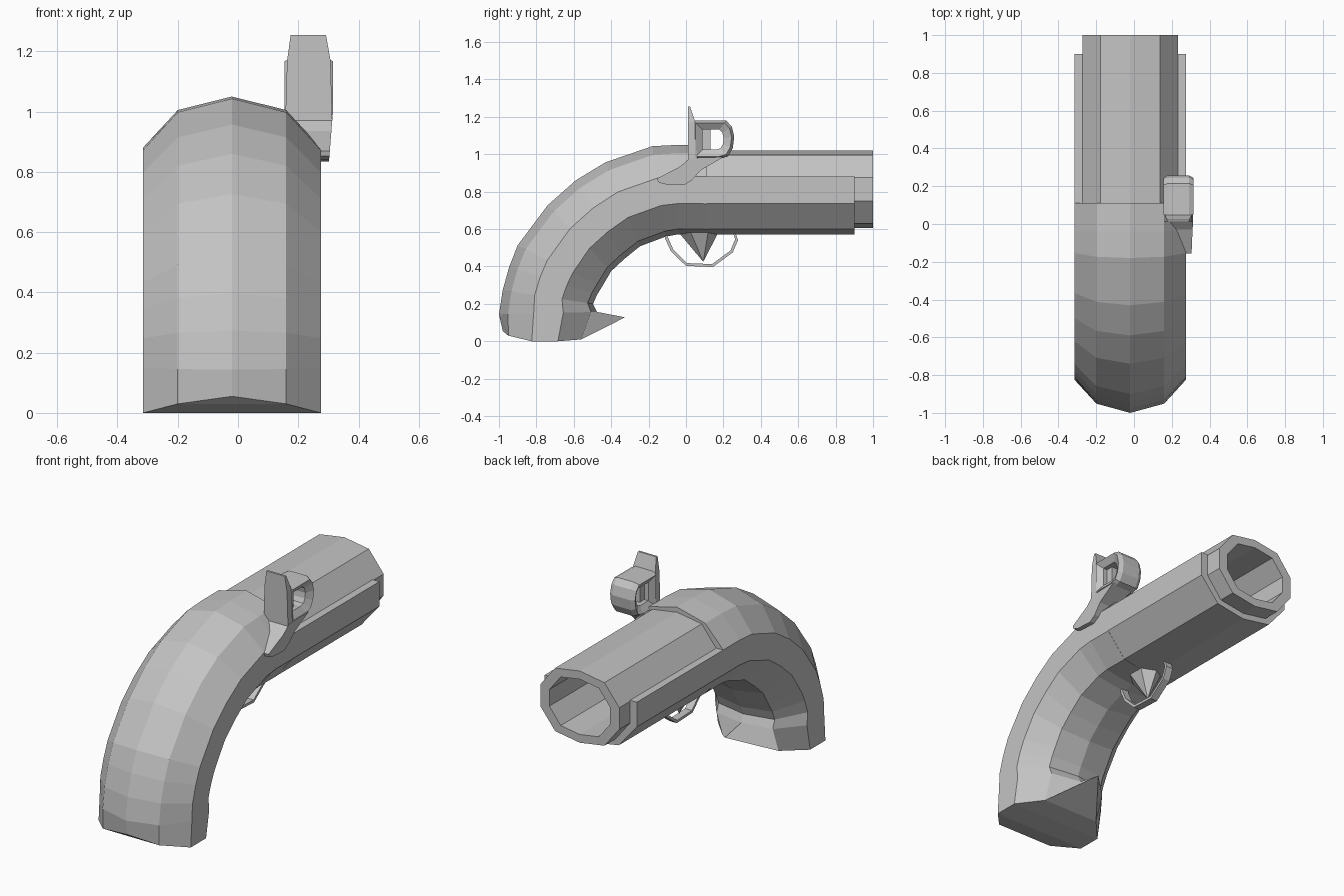
import bpy, bmesh, math

if "Cube" in bpy.data.objects:
    bpy.data.objects.remove(bpy.data.objects["Cube"])

CX = -0.02  # centre line of the stock and barrel
steel = bpy.data.materials.new("plain grey")
steel.diffuse_color = (0.55, 0.55, 0.55, 1)
steel.use_nodes = True
steel.node_tree.nodes["Principled BSDF"].inputs["Base Color"].default_value = steel.diffuse_color


def finish(name, bm):
    bmesh.ops.recalc_face_normals(bm, faces=bm.faces)
    me = bpy.data.meshes.new(name)
    bm.to_mesh(me)
    bm.free()
    me.materials.append(steel)
    ob = bpy.data.objects.new(name, me)
    bpy.context.collection.objects.link(ob)
    return ob


def loft(name, rings, closed=False, caps="ngon"):
    """Skin a row of equal rings; strip caps join mirrored points across the ring."""
    bm = bmesh.new()
    vs = [[bm.verts.new(p) for p in r] for r in rings]
    n = len(rings[0])
    pairs = list(zip(vs, vs[1:])) + ([(vs[-1], vs[0])] if closed else [])
    for a, b in pairs:
        for i in range(n):
            j = (i + 1) % n
            bm.faces.new((a[i], a[j], b[j], b[i]))
    if not closed:
        for r in (vs[0], vs[-1]):
            if caps == "ngon":
                bm.faces.new(r)
            else:
                h = n // 2
                bm.faces.new((r[0], r[1], r[-1]))
                for i in range(1, h - 1):
                    bm.faces.new((r[i], r[i + 1], r[n - i - 1], r[n - i]))
                bm.faces.new((r[h - 1], r[h], r[h + 1]))
    return finish(name, bm)


def mirrored(half):
    """Full ring from (half width, y, z) points running from top to bottom."""
    return ([(CX + w, y, z) for w, y, z in half] +
            [(CX - w, y, z) for w, y, z in half[-2:0:-1]])


# Curved stock: ten-sided section swept between an outer and an inner curve
section = [(0, 0), (.18, .094), (.295, .354), (.295, .656), (.18, .94), (0, 1)]
stations = [(.11, 1.05, .11, .57), (-.04, 1.05, -.04, .572), (-.18, 1.043, -.107, .56),
            (-.43, .957, -.246, .508), (-.59, .86, -.33, .44), (-.74, .727, -.40, .375),
            (-.90, .513, -.45, .29), (-.946, .396, -.475, .25), (-.98, .273, -.497, .2),
            (-1, .144, -.476, .157)]
rings = [mirrored([(w, a + (c - a) * t, b + (d - b) * t) for w, t in section])
         for a, b, c, d in stations]
# Butt end, drawn out into a pointed spur on the inner side
rings.append(mirrored([(0, -.98, .055), (.18, -.95, .03), (.295, -.825, 0),
                       (.295, -.685, 0), (.18, -.56, .01), (0, -.326, .128)]))
loft("stock", rings, caps="strip")

# Barrel with a hollow bore
tube = [(0, 1.02), (.158, .995), (.253, .875), (.253, .75), (.158, .63), (0, .605)]
def tube_ring(y, s):
    return mirrored([(w * s, y, .8125 + (z - .8125) * s) for w, z in tube])
loft("barrel", [tube_ring(.11, 1), tube_ring(1, 1), tube_ring(1, .77), tube_ring(.16, .77)])

# Fore stock: trough cradling the lower barrel
outer = [(.295, .88), (.295, .737), (.18, .6), (0, .57)]
outer += [(-w, z) for w, z in outer[-2::-1]]
inner = [(.252, .88), (.252, .75), (.157, .631), (0, .606)]
inner += [(-w, z) for w, z in inner[-2::-1]]
trough = outer + inner[::-1]
loft("fore_stock", [[(CX + w, y, z) for w, z in trough] for y in (.1, .9)])

# Hammer jaw: chamfered rounded loop
HX, HY, HZ = .235, .14, 1.078
loop = [(-.10, .102), (.075, .102), (.105, .07), (.118, .015), (.11, -.045),
        (.085, -.09), (.04, -.102), (-.10, -.102)]
cross = [(.52, -.055), (.88, -.08), (1, -.055), (1, .055), (.88, .08), (.52, .055)]
loft("hammer_jaw", [[(HX + x, HY + y * s, HZ + z * s) for s, x in cross]
                    for y, z in loop], closed=True)

# Flint post inside the jaw
loft("flint", [[(HX + x, y, z) for x, y in
                ((-.03, .06), (.03, .06), (.03, .13), (-.03, .13))]
               for z in (1.0, 1.16)])

# Upright plate on the rear of the jaw
loft("hammer_plate", [[(x0, .01, z), (x1, .01, z), (x1, y1, z), (x0, y1, z)]
                      for x0, x1, y1, z in ((.157, .313, .06, .97),
                                            (.163, .307, .05, 1.17),
                                            (.175, .292, .022, 1.255))])

# Hammer arm sweeping down to the side of the stock
arm = [(.02, .98), (-.03, .935), (-.155, .87), (-.15, .852), (-.12, .84),
       (-.01, .835), (.03, .86), (.08, .915), (.2, .985)]
loft("hammer_arm", [[(.27 - (z - .835) * .65 if side < 0 else .302 + (z - .835) * .08, y, z)
                     for y, z in arm] for side in (-1, 1)])

# Trigger guard: thin bent strap
guard = [(-.118, .59), (-.112, .55), (-.08, .48), (0, .403), (.144, .397),
         (.25, .475), (.278, .54), (.262, .59)]
straps = []
for y, z in guard:
    dy, dz = .085 - y, .62 - z
    k = .016 / math.hypot(dy, dz)
    straps.append([(CX - .022, y, z), (CX + .022, y, z),
                   (CX + .022, y + dy * k, z + dz * k), (CX - .022, y + dy * k, z + dz * k)])
loft("trigger_guard", straps)

# Trigger: inverted pyramid
bm = bmesh.new()
base = [bm.verts.new((CX + x, y, .595)) for x, y in
        ((0, -.05), (.075, .02), (.075, .12), (0, .18), (-.075, .12), (-.075, .02))]
tip = bm.verts.new((CX, .092, .425))
for i in range(6):
    bm.faces.new((base[i], base[(i + 1) % 6], tip))
bm.faces.new(base)
finish("trigger", bm)
